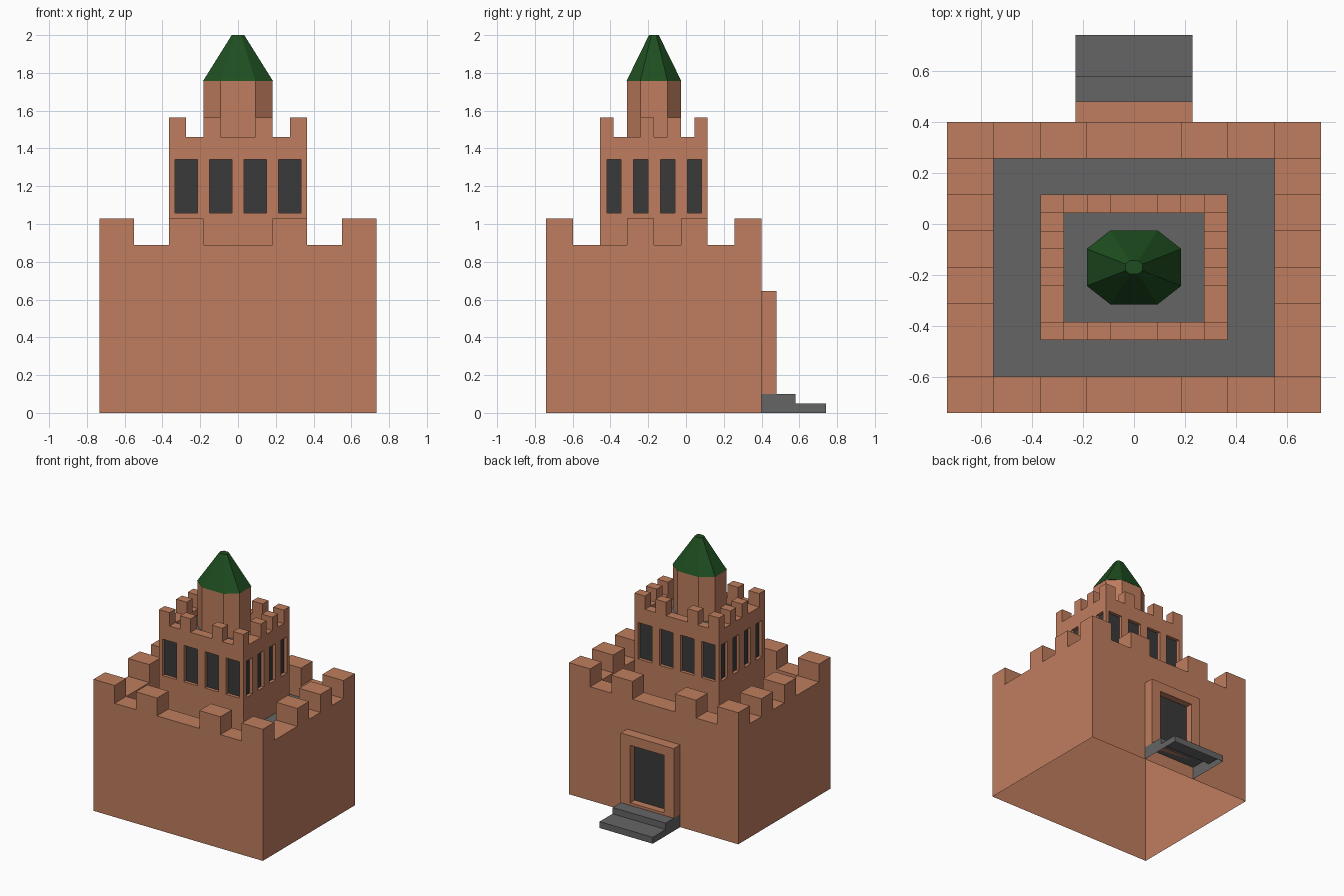
import bpy
import bmesh

cube = bpy.data.objects.get("Cube")
if cube:
    bpy.data.objects.remove(cube, do_unlink=True)


def material(name, r, g, b):
    m = bpy.data.materials.new(name)
    m.use_nodes = True
    m.diffuse_color = (r, g, b, 1)
    m.node_tree.nodes["Principled BSDF"].inputs["Base Color"].default_value = (r, g, b, 1)
    return m


STONE = material("brown stone", 0.52, 0.207, 0.112)
GREY = material("grey paving", 0.13, 0.13, 0.13)
DARK = material("dark opening", 0.042, 0.042, 0.042)
GREEN = material("green roof", 0.013, 0.075, 0.014)


def finish(name, bm, *mats):
    bmesh.ops.recalc_face_normals(bm, faces=bm.faces)
    mesh = bpy.data.meshes.new(name)
    bm.to_mesh(mesh)
    bm.free()
    ob = bpy.data.objects.new(name, mesh)
    bpy.context.collection.objects.link(ob)
    for m in mats:
        mesh.materials.append(m)
    return ob


def add_box(bm, x0, x1, y0, y1, z0, z1):
    vs = bmesh.ops.create_cube(bm, size=1)["verts"]
    for v in vs:
        v.co.x = x1 if v.co.x > 0 else x0
        v.co.y = y1 if v.co.y > 0 else y0
        v.co.z = z1 if v.co.z > 0 else z0


def boxes(name, mat, items):
    bm = bmesh.new()
    for item in items:
        add_box(bm, *item)
    return finish(name, bm, mat)


def loft(name, rings, *mats):
    """Skin closed rings of points, capping both ends."""
    bm = bmesh.new()
    loops = [[bm.verts.new(p) for p in ring] for ring in rings]
    n = len(loops[0])
    for a, b in zip(loops, loops[1:]):
        for i in range(n):
            j = (i + 1) % n
            bm.faces.new((a[i], a[j], b[j], b[i]))
    bm.faces.new(loops[0])
    bm.faces.new(loops[-1])
    return finish(name, bm, *mats)


def open_up(ob, rule):
    """Remove the faces that satisfy the rule, leaving a hollow shell."""
    bm = bmesh.new()
    bm.from_mesh(ob.data)
    bm.normal_update()
    bmesh.ops.delete(bm, geom=[f for f in bm.faces if rule(f)], context="FACES")
    bm.to_mesh(ob.data)
    bm.free()


def rect(hx, hy, cy, z):
    return [(sx * hx, cy + sy * hy, z) for sx, sy in ((-1, -1), (1, -1), (1, 1), (-1, 1))]


def octagon(hx, hy, cy, z):
    pts = [(-.5, -1), (.5, -1), (1, -.5), (1, .5), (.5, 1), (-.5, 1), (-1, .5), (-1, -.5)]
    return [(x * hx, cy + y * hy, z) for x, y in pts]


def battlement(name, hx, hy, cy, bottom, floor, sill, top):
    """Walled block with a sunken grey floor and merlons on an eight-part rhythm."""
    ux, uy = hx / 4, hy / 4
    ix, iy = hx - ux, hy - uy
    body = loft(name + "_walls",
                [rect(hx, hy, cy, bottom), rect(hx, hy, cy, sill),
                 rect(ix, iy, cy, sill), rect(ix, iy, cy, floor)], STONE, GREY)
    for p in body.data.polygons:
        if abs(p.normal.z) > .9 and abs(p.center.z - floor) < .001:
            p.material_index = 1
    x0, y0 = -hx, cy - hy
    items = []
    for k in (0, 2, 5, 7):                # front and back rows
        for ya in (y0, cy + iy):
            items.append((x0 + k * ux, x0 + (k + 1) * ux, ya, ya + uy, sill, top))
    for k in (3, 5):                      # side rows
        for xa in (x0, ix):
            items.append((xa, xa + ux, y0 + k * uy, y0 + (k + 1) * uy, sill, top))
    boxes(name + "_merlons", STONE, items)
    return body


def cut(target, items):
    cutter = boxes("cutter", STONE, items)
    cutter.hide_render = True
    mod = target.modifiers.new("openings", "BOOLEAN")
    mod.operation = "DIFFERENCE"
    mod.solver = "EXACT"
    mod.object = cutter
    bpy.context.view_layer.objects.active = target
    bpy.ops.object.modifier_apply(modifier=mod.name)
    bpy.data.objects.remove(cutter, do_unlink=True)


# Main keep, hollow and open underneath, and the upper tower
CY = -.17
FLOOR = .8
keep = battlement("keep", .733, .57, CY, 0, FLOOR, .89, 1.03)
open_up(keep, lambda f: f.calc_center_median().z < .001)
TX, TY = .366, .285
tower = battlement("tower", TX, TY, CY, FLOOR, 1.41, 1.46, 1.565)

# Recessed windows, four on every side of the tower
holes, panes = [], []
DEEP, PLATE, LOW, HIGH = .03, .005, 1.057, 1.342
WX, WY = .059, .038
for i in (-1.5, -.5, .5, 1.5):
    for s in (-1, 1):
        x, y = i * .183, CY + .002 + i * .142
        face = CY + s * TY
        a, b = sorted((face - s * DEEP, face + s * .05))
        holes.append((x - WX, x + WX, a, b, LOW, HIGH))
        a, b = sorted((face - s * DEEP, face - s * (DEEP - PLATE)))
        panes.append((x - WX, x + WX, a, b, LOW, HIGH))
        face = s * TX
        a, b = sorted((face - s * DEEP, face + s * .05))
        holes.append((a, b, y - WY, y + WY, LOW, HIGH))
        a, b = sorted((face - s * DEEP, face - s * (DEEP - PLATE)))
        panes.append((a, b, y - WY, y + WY, LOW, HIGH))
cut(tower, holes)
open_up(tower, lambda f: f.calc_center_median().z < FLOOR + .001)
boxes("window_panes", DARK, panes)

# Eight-sided turret and its tapered roof
EAVES = 1.757
loft("turret", [octagon(.183, .143, CY, 1.41), octagon(.183, .143, CY, EAVES)], STONE)
loft("turret_roof", [octagon(.185, .145, CY, EAVES), octagon(.033, .026, CY, 2)], GREEN)

# Rear doorway
frame = boxes("door_frame", STONE, [(-.23, .23, .395, .48, .1, .645)])
cut(frame, [(-.147, .147, .42, .6, .12, .57)])
boxes("door", DARK, [(-.147, .147, .42, .425, .12, .57)])

# Rear steps, a thin shell open underneath and against the wall
profile = [(.4, 0), (.74, 0), (.74, .05), (.58, .05), (.58, .1), (.4, .1)]
steps = loft("steps", [[(x, y, z) for y, z in profile] for x in (-.23, .23)], GREY)
open_up(steps, lambda f: f.normal.z < -.9 or f.normal.y < -.9)
